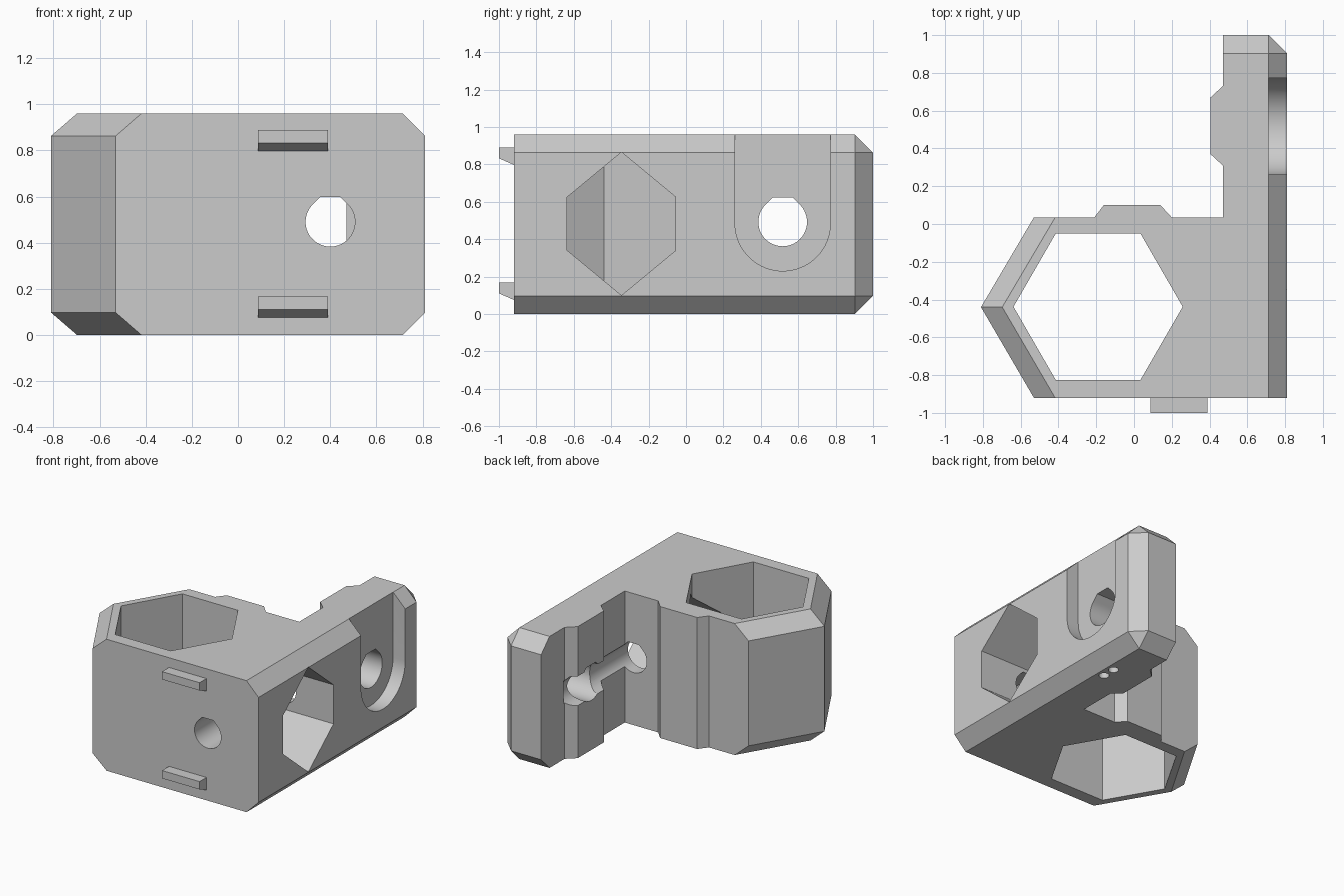
import bpy, bmesh, math

cube = bpy.data.objects.get("Cube")
if cube:
    bpy.data.objects.remove(cube, do_unlink=True)

grey = bpy.data.materials.new("plain_grey")
grey.use_nodes = True
grey.diffuse_color = (0.6, 0.6, 0.6, 1)
grey.node_tree.nodes["Principled BSDF"].inputs["Base Color"].default_value = (0.6, 0.6, 0.6, 1)

PLACE = {"X": lambda u, v, t: (t, u, v),
         "Y": lambda u, v, t: (u, t, v),
         "Z": lambda u, v, t: (u, v, t)}


def prism(name, profile, axis, start, end, chamfer=None):
    """Extrude a 2D profile along an axis; chamfer edges picked by a rule."""
    bm = bmesh.new()
    rings = [[bm.verts.new(PLACE[axis](u, v, t)) for u, v in profile] for t in (start, end)]
    bm.faces.new(rings[0])
    bm.faces.new(rings[1])
    n = len(profile)
    for i in range(n):
        j = (i + 1) % n
        bm.faces.new((rings[0][i], rings[0][j], rings[1][j], rings[1][i]))
    bmesh.ops.recalc_face_normals(bm, faces=bm.faces)
    if chamfer:
        bmesh.ops.bevel(bm, geom=[e for e in bm.edges if chamfer(e)], offset=0.097,
                        offset_type='OFFSET', segments=1, profile=0.5, affect='EDGES')
    mesh = bpy.data.meshes.new(name)
    bm.to_mesh(mesh)
    bm.free()
    mesh.materials.append(grey)
    obj = bpy.data.objects.new(name, mesh)
    bpy.context.collection.objects.link(obj)
    return obj


def arc(cu, cv, r, first, last, steps):
    return [(cu + r * math.cos(a), cv + r * math.sin(a)) for a in
            (math.radians(first + (last - first) * i / steps) for i in range(steps + 1))]


def flat_top_hole(cu, cv, r):
    """Circle whose top is replaced by two slopes and a flat."""
    k = r * math.tan(math.pi / 8)
    return arc(cu, cv, r, 135, 405, 48) + [(cu + k, cv + r), (cu - k, cv + r)]


# Plan outline of the holder with its arm and two locating ridges
outline = [(-0.81, -0.44), (-0.53, -0.92), (0.81, -0.92), (0.81, 1.0), (0.47, 1.0),
           (0.47, 0.73), (0.405, 0.67), (0.405, 0.37), (0.47, 0.31), (0.47, 0.035),
           (0.2, 0.035), (0.14, 0.1), (-0.16, 0.1), (-0.21, 0.035), (-0.53, 0.035)]
HEIGHT = 0.96


def outer_edge(e):
    a, b = (v.co for v in e.verts)
    if abs(a.z - b.z) > 0.1:                      # outer upright corner of the arm
        return a.x > 0.8 and a.y > 0.9
    mid = (a + b) / 2
    return mid.x > 0.8 or mid.y > 0.99 or mid.x < -0.6


body = prism("bracket_body", outline, "Z", 0, HEIGHT, outer_edge)

# Openings
cutters = [
    prism("nut_well", arc(-0.19, -0.438, 0.448, 0, 300, 5), "Z", -0.2, 1.2),
    prism("side_hex_opening", [(-0.345, 0.865), (-0.055, 0.625), (-0.055, 0.34),
                               (-0.345, 0.10), (-0.635, 0.34), (-0.635, 0.625)], "X", -0.19, 1.0),
    prism("rod_hole", flat_top_hole(0.4, 0.49, 0.107), "Y", -1.2, 0.74),
    prism("arm_hole", flat_top_hole(0.517, 0.492, 0.13), "X", 0.2, 1.0),
    prism("head_slot", arc(0.517, 0.485, 0.255, 180, 360, 32) + [(0.772, 1.2), (0.262, 1.2)],
          "X", 0.712, 1.0),
]
for y in (0.47, 0.57):
    cutters.append(prism("pin_hole", arc(0.66, y, 0.035, 0, 345, 23), "Z", -0.1, 0.2))

bpy.context.view_layer.objects.active = body
for cutter in cutters:
    mod = body.modifiers.new(cutter.name, 'BOOLEAN')
    mod.operation = 'DIFFERENCE'
    mod.solver = 'EXACT'
    mod.object = cutter
    bpy.ops.object.modifier_apply(modifier=mod.name)
    bpy.data.objects.remove(cutter, do_unlink=True)

# Two clip tabs on the front, sloped underneath
for name, z in (("lower_front_tab", 0.075), ("upper_front_tab", 0.797)):
    prism(name, [(-0.91, z), (-0.92, z), (-1.0, z + 0.035), (-1.0, z + 0.092), (-0.91, z + 0.092)],
          "X", 0.087, 0.39)

# Smooth bores, sharp facets
bpy.ops.object.select_all(action='DESELECT')
body.select_set(True)
bpy.context.view_layer.objects.active = body
bpy.ops.object.shade_smooth_by_angle(angle=math.radians(25))
